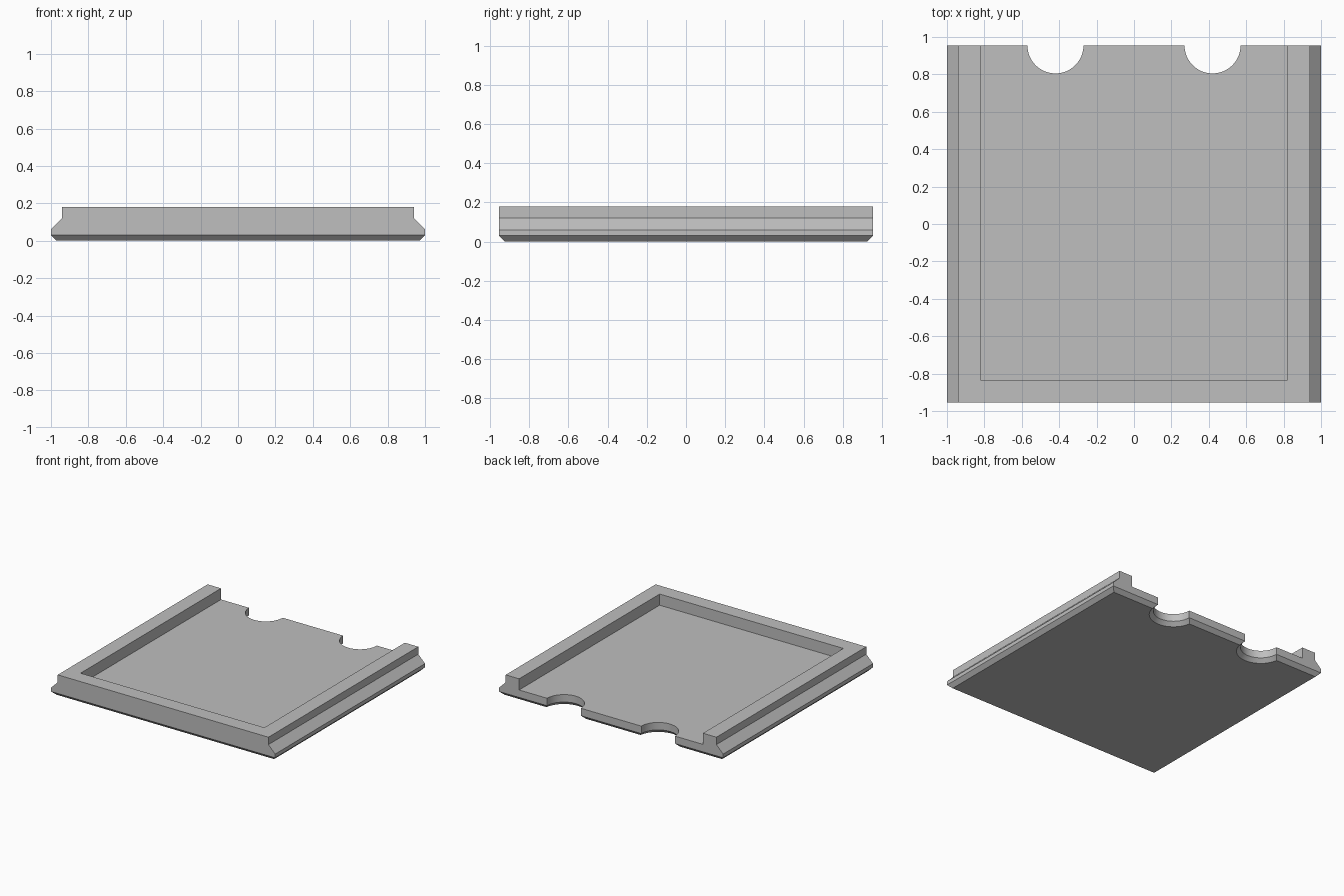
import bpy
import bmesh
from math import cos, sin, tau, radians

default_cube = bpy.data.objects.get("Cube")
if default_cube:
    bpy.data.objects.remove(default_cube, do_unlink=True)

HALF_DEPTH = 0.955
CHAMFER = 0.03
FLOOR_Z = 0.09
NOTCH_X = 0.42
NOTCH_R = 0.15
SEGMENTS = 64

grey = bpy.data.materials.new("plain grey")
grey.use_nodes = True
colour = (0.52, 0.52, 0.52, 1)
grey.diffuse_color = colour
grey.node_tree.nodes["Principled BSDF"].inputs["Base Color"].default_value = colour


def loft(name, rings):
    """Closed solid skinned through a stack of matching rings."""
    bm = bmesh.new()
    loops = [[bm.verts.new(p) for p in ring] for ring in rings]
    for low, high in zip(loops, loops[1:]):
        n = len(low)
        for i in range(n):
            j = (i + 1) % n
            bm.faces.new((low[i], low[j], high[j], high[i]))
    bm.faces.new(loops[0][::-1])
    bm.faces.new(loops[-1])
    bmesh.ops.recalc_face_normals(bm, faces=bm.faces)
    mesh = bpy.data.meshes.new(name)
    bm.to_mesh(mesh)
    bm.free()
    mesh.materials.append(grey)
    obj = bpy.data.objects.new(name, mesh)
    bpy.context.collection.objects.link(obj)
    return obj


def rectangle(x, y0, y1, z):
    return [(-x, y0, z), (x, y0, z), (x, y1, z), (-x, y1, z)]


def circle(cx, cy, r, z):
    return [(cx + r * cos(tau * i / SEGMENTS), cy + r * sin(tau * i / SEGMENTS), z)
            for i in range(SEGMENTS)]


# Tray body: chamfered base, flared side rails, upright rim
profile = [(0.97, HALF_DEPTH - CHAMFER, 0), (1, HALF_DEPTH, CHAMFER),
           (1, HALF_DEPTH, 0.06), (0.94, HALF_DEPTH, 0.12), (0.94, HALF_DEPTH, 0.18)]
tray = loft("sliding_tray", [rectangle(x, -y, y, z) for x, y, z in profile])

# Recess, open at the back
cutters = [loft("recess_cutter", [rectangle(0.82, -0.835, 1.2, z) for z in (FLOOR_Z, 0.3)])]

# Finger notches, flared at the underside
for side, x in (("right", -NOTCH_X), ("left", NOTCH_X)):
    steps = [(NOTCH_R + 2 * CHAMFER, -CHAMFER), (NOTCH_R, CHAMFER), (NOTCH_R, 0.3)]
    cutters.append(loft(side + "_notch_cutter",
                        [circle(x, HALF_DEPTH, r, z) for r, z in steps]))

bpy.ops.object.select_all(action='DESELECT')
bpy.context.view_layer.objects.active = tray
tray.select_set(True)
for cutter in cutters:
    cut = tray.modifiers.new(cutter.name, 'BOOLEAN')
    cut.operation = 'DIFFERENCE'
    cut.solver = 'EXACT'
    cut.object = cutter
    bpy.ops.object.modifier_apply(modifier=cut.name)
    bpy.data.objects.remove(cutter, do_unlink=True)

bpy.ops.object.shade_smooth_by_angle(angle=radians(25))
